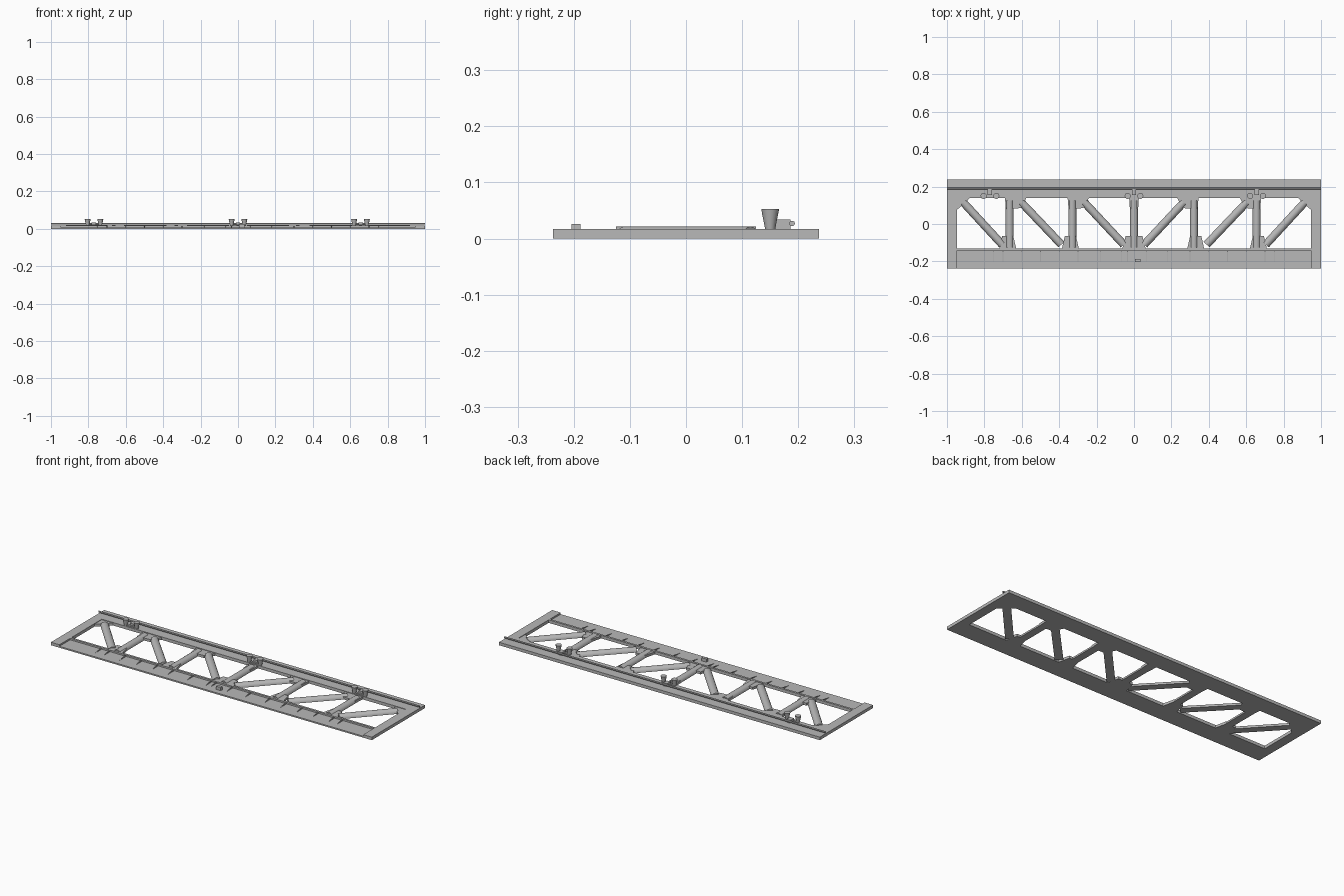
import bpy, math
from mathutils import Vector, Matrix

cube = bpy.data.objects.get("Cube")
if cube:
    bpy.data.objects.remove(cube)

grey = bpy.data.materials.new("plain grey")
grey.use_nodes = True
grey.diffuse_color = (0.48, 0.48, 0.48, 1)
grey.node_tree.nodes["Principled BSDF"].inputs["Base Color"].default_value = grey.diffuse_color


def prism(name, outline, depth, matrix=Matrix(), smooth=False):
    """Extrude a flat outline along local z, then place it."""
    n = len(outline)
    verts = [(x, y, z) for z in (0, depth) for x, y in outline]
    faces = [tuple(reversed(range(n))), tuple(range(n, 2 * n))]
    faces += [(i, (i + 1) % n, (i + 1) % n + n, i + n) for i in range(n)]
    mesh = bpy.data.meshes.new(name)
    mesh.from_pydata([matrix @ Vector(v) for v in verts], [], faces)
    # outlines may be given in either winding
    area = sum(outline[i - 1][0] * p[1] - p[0] * outline[i - 1][1] for i, p in enumerate(outline))
    if area < 0:
        mesh.flip_normals()
    mesh.materials.append(grey)
    obj = bpy.data.objects.new(name, mesh)
    bpy.context.collection.objects.link(obj)
    if smooth:
        bpy.ops.object.select_all(action='DESELECT')
        obj.select_set(True)
        bpy.context.view_layer.objects.active = obj
        bpy.ops.object.shade_smooth_by_angle()
    return obj


def box(name, x0, x1, y0, y1, z0, z1):
    outline = [(x0, y0), (x1, y0), (x1, y1), (x0, y1)]
    return prism(name, outline, z1 - z0, Matrix.Translation((0, 0, z0)))


def cone(name, r1, r2, depth, location, rotation=(0, 0, 0), sides=20):
    bpy.ops.mesh.primitive_cone_add(vertices=sides, radius1=r1, radius2=r2, depth=depth,
                                    location=location, rotation=rotation)
    obj = bpy.context.object
    obj.name = name
    obj.data.materials.append(grey)
    bpy.ops.object.shade_smooth_by_angle()
    return obj


def half_round(name, a, b, r=0.0215):
    """Half cylinder lying on the ground from a to b."""
    a, b = Vector((*a, 0)), Vector((*b, 0))
    along = (b - a).normalized()
    side = Vector((0, 0, 1)).cross(along)
    rows = Matrix((-side, (0, 0, 1), along)).transposed()
    if rows.determinant() < 0:
        rows = Matrix((side, (0, 0, 1), along)).transposed()
    arc = [(r * math.cos(math.pi * i / 12), r * math.sin(math.pi * i / 12)) for i in range(13)]
    return prism(name, arc, (b - a).length, Matrix.Translation(a) @ rows.to_4x4(), True)


TOP = 0.017     # frame thickness
FLANGE = 0.008  # recessed front flange
IN_X, OUT_Y = 0.947, 0.237

# Outer frame
box("right_end_post", -1, -IN_X, -OUT_Y, OUT_Y, 0, TOP)
box("left_end_post", IN_X, 1, -OUT_Y, OUT_Y, 0, TOP)
box("back_chord", -IN_X, IN_X, 0.14, OUT_Y, 0, TOP)
box("front_chord_web", -IN_X, IN_X, -0.142, -0.13, 0, TOP)
box("front_flange", -IN_X, IN_X, -OUT_Y, -0.142, 0, FLANGE)

# Half-round posts with flat gussets
posts = [-0.665, -0.33, 0, 0.32, 0.655]
for x in posts:
    half_round("post", (x, -0.125), (x, 0.125))
    s = -1 if x < 0 else 1
    if x:
        foot = [(x + s * 0.055, -0.131), (x + s * 0.04, -0.065),
                (x - s * 0.02, -0.065), (x - s * 0.035, -0.131)]
        head = [(x + s * 0.025, 0.141), (x + s * 0.02, 0.08),
                (x - s * 0.06, 0.085), (x - s * 0.09, 0.141)]
    else:
        foot = [(-0.062, -0.131), (-0.045, -0.065), (0.045, -0.065), (0.062, -0.131)]
        head = [(-0.026, 0.141), (-0.022, 0.08), (0.022, 0.08), (0.026, 0.141)]
    prism("foot_gusset", foot, 0.014)
    prism("head_gusset", head, 0.014)

# Half-round diagonals and corner gussets, mirrored
for s in (-1, 1):
    for top, bottom in ((0.912, 0.705), (0.602, 0.388), (0.265, 0.055)):
        half_round("diagonal", (s * top, 0.115), (s * bottom, -0.11))
    prism("corner_gusset", [(s * IN_X, 0.141), (s * 0.875, 0.141), (s * IN_X, 0.075)], 0.014)

# Triangular stiffener ribs along the front flange
ribs = [0.065, 0.18, 0.3, 0.4, 0.5, 0.6, 0.7, 0.752]
slope = [(-0.142, FLANGE), (-0.2, FLANGE), (-0.142, TOP)]
for x in [s * r for r in ribs for s in (-1, 1)] + [-0.035]:
    yz_to_x = Matrix(((0, 0, 1, x - 0.002), (1, 0, 0, 0), (0, 1, 0, 0), (0, 0, 0, 1)))
    prism("stiffener_rib", slope, 0.004, yz_to_x)

# Small block on the flange
box("flange_block", 0.005, 0.035, -0.204, -0.188, FLANGE, 0.026)

# Long rod along the back chord
cone("back_rod", 0.005, 0.005, 2, (0, 0.189, 0.027), (0, math.pi / 2, 0), 10)

# Rod brackets, each with a pair of flared cups
for x in (-0.77, 0, 0.655):
    box("rod_bracket", x - 0.012, x + 0.012, 0.155, 0.186, TOP, 0.034)
    box("cup_bar", x - 0.034, x + 0.034, 0.145, 0.158, TOP, 0.023)
    for s in (-1, 1):
        cone("flared_cup", 0.009, 0.016, 0.036, (x + s * 0.034, 0.15, 0.035))
